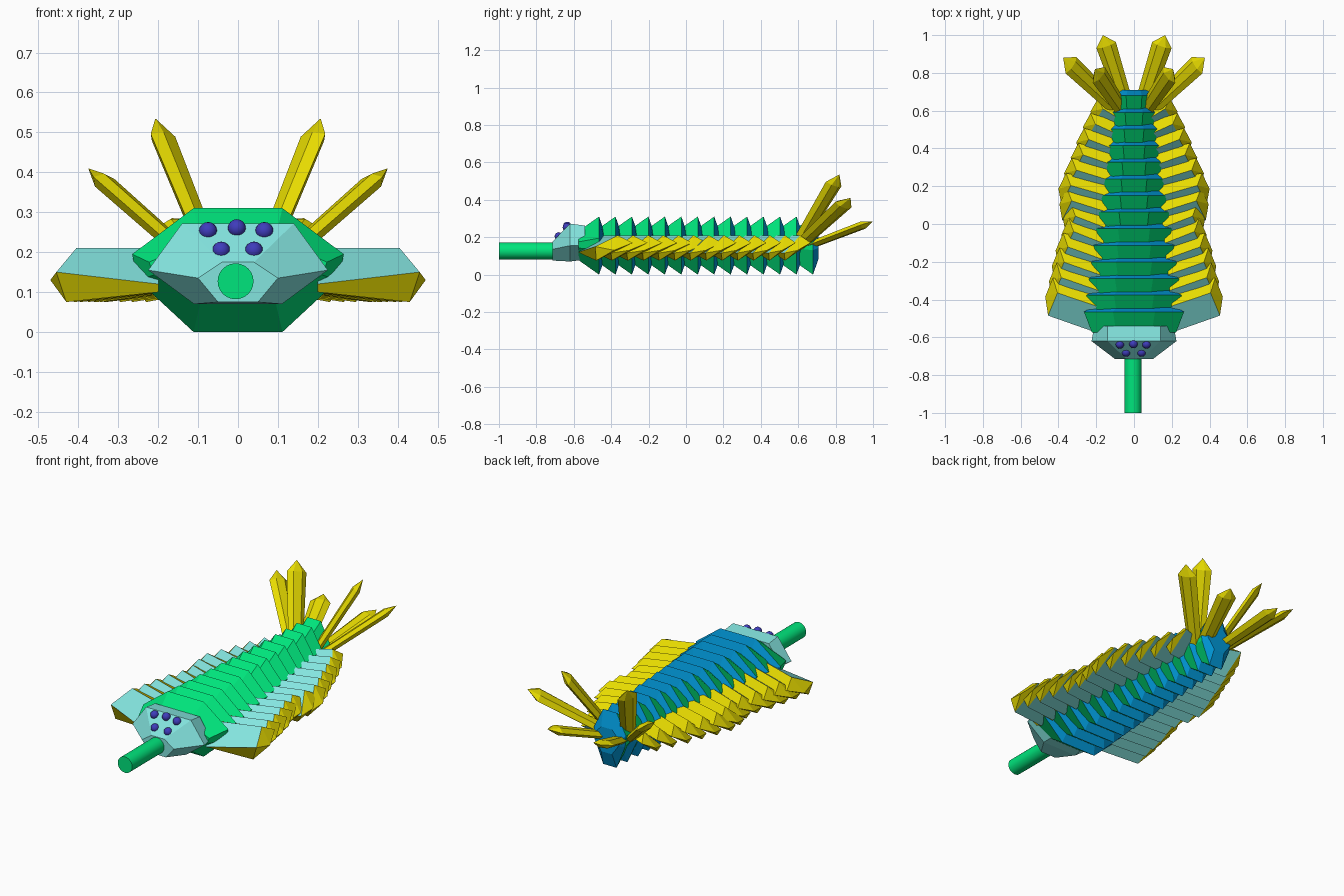
import bpy, bmesh, math
from mathutils import Vector

if "Cube" in bpy.data.objects:
    bpy.data.objects.remove(bpy.data.objects["Cube"])


def material(name, rgb):
    m = bpy.data.materials.new(name)
    m.diffuse_color = (*rgb, 1)
    m.use_nodes = True
    m.node_tree.nodes["Principled BSDF"].inputs["Base Color"].default_value = m.diffuse_color
    return m


GREEN = material("green", (0.0, 0.78, 0.2))
BLUE = material("blue", (0.0, 0.31, 0.68))
CYAN = material("pale cyan", (0.23, 0.78, 0.74))
YELLOW = material("yellow", (0.8, 0.71, 0.0))
PURPLE = material("purple", (0.05, 0.045, 0.5))


def loft(name, rings, mats, rule=lambda band, side: 0):
    """Skin a list of rings; single-point rings become tips, others are capped."""
    bm = bmesh.new()
    vs = [[bm.verts.new(p) for p in r] for r in rings]
    n = max(len(r) for r in rings)
    for b in range(len(vs) - 1):
        for j in range(n):
            quad = [vs[b][j % len(vs[b])], vs[b][(j + 1) % len(vs[b])],
                    vs[b + 1][(j + 1) % len(vs[b + 1])], vs[b + 1][j % len(vs[b + 1])]]
            f = bm.faces.new(list(dict.fromkeys(quad)))
            f.material_index = rule(b, j)
    for band, ring in ((0, vs[0]), (len(vs) - 2, vs[-1])):
        if len(ring) > 2:
            bm.faces.new(ring).material_index = rule(band, 0)
    bmesh.ops.recalc_face_normals(bm, faces=bm.faces)
    me = bpy.data.meshes.new(name)
    bm.to_mesh(me)
    bm.free()
    for m in mats:
        me.materials.append(m)
    ob = bpy.data.objects.new(name, me)
    bpy.context.collection.objects.link(ob)
    return ob


# Body segments: green flaring front, blue steep back
def body_ring(y, w, kx, kz):
    half = [(0.42, 0.155), (1, 0.04), (0.95, -0.025), (0.42, -0.155)]
    pts = half + [(-x, z) for x, z in reversed(half)]
    return [(x * w * kx, y, 0.155 + z * kz) for x, z in pts]


def body_width(i):
    return 0.265 - 0.165 * i / 13


for i in range(14):
    w, y = body_width(i), -0.465 + 0.088 * i
    loft(f"body_segment_{i + 1}",
         [body_ring(y - 0.11, w, 0.84, 0.5), body_ring(y, w, 1, 1),
          body_ring(y + 0.03, w, 0.8, 0.45)],
         [GREEN, BLUE], lambda b, j: b)


# Head
def head_ring(y, half):
    return [(x, y, z) for x, z in half] + [(-x, y, z) for x, z in reversed(half)]


loft("head", [head_ring(-0.715, [(0.04, 0.175), (0.10, 0.135), (0.05, 0.075)]),
              head_ring(-0.62, [(0.14, 0.272), (0.225, 0.155), (0.11, 0.07)]),
              head_ring(-0.54, [(0.14, 0.262), (0.21, 0.155), (0.1, 0.08)])], [CYAN])

# Five eyes set on the sloping forehead
for k, (x, y, z) in enumerate([(-0.075, -0.637, 0.253), (-0.003, -0.635, 0.26), (0.066, -0.637, 0.253),
                               (-0.042, -0.68, 0.204), (0.04, -0.68, 0.204)]):
    bpy.ops.mesh.primitive_uv_sphere_add(segments=16, ring_count=8, radius=0.0225,
                                         location=(x, y, z))
    eye = bpy.context.object
    eye.name = f"eye_{k + 1}"
    eye.data.materials.append(PURPLE)
    bpy.ops.object.shade_smooth()

# Proboscis
bpy.ops.mesh.primitive_cylinder_add(vertices=24, radius=0.045, depth=0.32,
                                    location=(-0.006, -0.84, 0.127), rotation=(math.pi / 2, 0, 0))
snout = bpy.context.object
snout.name = "proboscis"
snout.data.materials.append(GREEN)
bpy.ops.object.shade_smooth_by_angle()

# Side flaps: diamond section, cyan upper front and lower back, yellow elsewhere
reach = [0.47, 0.45, 0.435, 0.415, 0.385, 0.375, 0.395, 0.40, 0.37, 0.335, 0.305, 0.27, 0.23]
for i, w in enumerate(reach):
    r, x0 = -0.435 + 0.083 * i, 0.75 * body_width(i)
    k = 1 - 0.3 * i / 12
    lead_z = 0.15 if i == 0 else 0.115
    for s, side in ((1, "left"), (-1, "right")):
        root = [(s * x0, r - 0.14 * k, 0.12), (s * x0, r, 0.21),
                (s * x0, r + 0.09 * k, 0.175), (s * x0, r - 0.10 * k, 0.10)]
        outer = [(s * (w - 0.015), r - 0.05 * k, lead_z), (s * (w - 0.065), r + 0.07 * k, 0.21),
                 (s * (w - 0.04), r + 0.15 * k, 0.17), (s * (w - 0.04), r - 0.045 * k, 0.075)]
        tip = [(s * w, r + 0.05 * k, 0.13)]
        loft(f"flap_{side}_{i + 1}", [root, outer, tip], [CYAN, YELLOW],
             lambda b, j: 1 if b == 1 else j % 2)

# Tail fan blades: base, tip, direction of the broad side
blades = [((0.06, 0.60, 0.17), (0.207, 0.82, 0.535), (1, -1, 0.6)),
          ((0.08, 0.60, 0.15), (0.375, 0.88, 0.41), (1, -1, 0.6)),
          ((0.04, 0.62, 0.14), (0.165, 1.0, 0.285), (1, -0.3, 0))]
for k, (a, b, c) in enumerate(blades):
    for s, side in ((1, "left"), (-1, "right")):
        m = Vector((s, 1, 1))
        a2, b2, c2 = (Vector(v) * m for v in (a, b, c))
        d = (b2 - a2).normalized()
        wide = (c2 - d * c2.dot(d)).normalized()
        thin = d.cross(wide)

        def blade_ring(t, hw, ht):
            o = a2.lerp(b2, t)
            return [o + wide * hw * u + thin * ht * v for u, v in
                    ((1, 0), (0.45, 1), (-0.45, 1), (-1, 0), (-0.45, -1), (0.45, -1))]

        loft(f"tail_blade_{side}_{k + 1}",
             [blade_ring(0, 0.04, 0.018), blade_ring(0.86, 0.054, 0.02), [b2]], [YELLOW])
